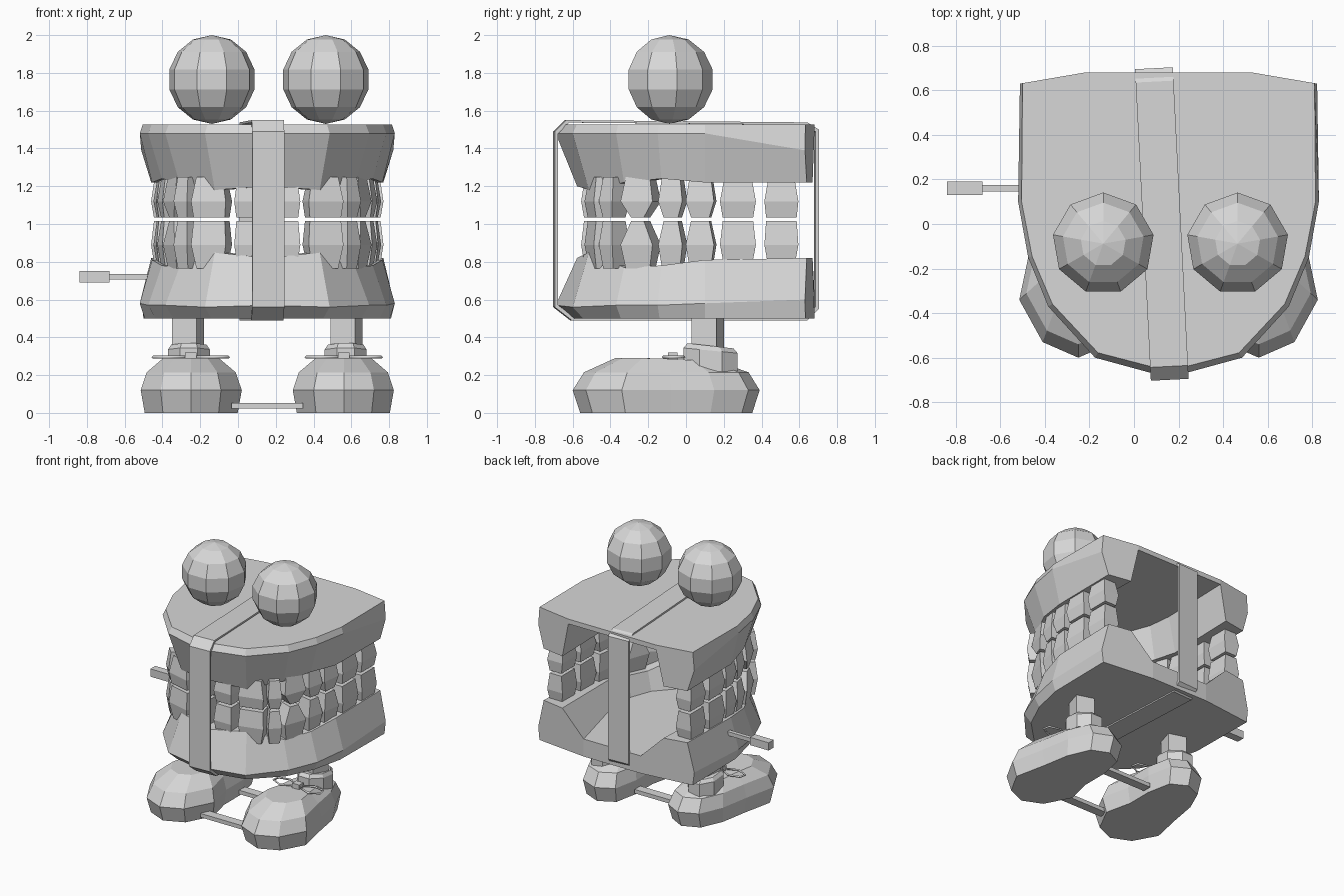
import bpy, bmesh, math
from mathutils import Vector, Matrix

if "Cube" in bpy.data.objects:
    bpy.data.objects.remove(bpy.data.objects["Cube"])

MID = 0.155  # the body's plane of symmetry

grey = bpy.data.materials.new("plain_grey")
grey.use_nodes = True
colour = (0.68, 0.68, 0.68, 1)
grey.diffuse_color = colour
grey.node_tree.nodes["Principled BSDF"].inputs["Base Color"].default_value = colour


def finish(name, bm):
    bmesh.ops.recalc_face_normals(bm, faces=bm.faces)
    mesh = bpy.data.meshes.new(name)
    bm.to_mesh(mesh)
    bm.free()
    obj = bpy.data.objects.new(name, mesh)
    bpy.context.collection.objects.link(obj)
    mesh.materials.append(grey)
    return obj


def loft(name, rings, matrix=Matrix(), closed=False):
    """Bridge equal rings of points, then cap both ends or join them."""
    bm = bmesh.new()
    rows = [[bm.verts.new(matrix @ Vector(p)) for p in ring] for ring in rings]
    for a, b in zip(rows, rows[1:] + rows[:1] if closed else rows[1:]):
        for i in range(len(a)):
            j = (i + 1) % len(a)
            bm.faces.new((a[i], a[j], b[j], b[i]))
    if not closed:
        bm.faces.new(rows[0])
        bm.faces.new(rows[-1])
    return finish(name, bm)


def box(name, centre, size, turn=0):
    bm = bmesh.new()
    bmesh.ops.create_cube(bm, size=1)
    bm.transform(Matrix.Translation(centre) @ Matrix.Rotation(turn, 4, 'Z')
                 @ Matrix.Diagonal((*size, 1)))
    return finish(name, bm)


def both_sides(half):
    """Complete a half path (back to front) with its mirror image."""
    return half + [(-x, y) for x, y in half[-2::-1]]


# Jaws: a horseshoe gum on a plate
outer = both_sides([(.667, .63), (.675, .1), (.63, -.15), (.54, -.37), (.33, -.6), (0, -.69)])
inner = both_sides([(.375, .68), (.39, .1), (.37, -.08), (.31, -.24), (.19, -.37), (0, -.42)])
last = len(outer) - 1


def jaw(name, plate, web, belts, ridges, edge, root):
    """web is the inside level of the plate, root the inward reach of the back ends."""
    bm = bmesh.new()

    def point(i, t, z):
        o, n = Vector(outer[i]), Vector(inner[i])
        p = o.lerp(n, t)
        return bm.verts.new((p.x + MID, min(p.y, .68), z))

    rows = []
    for i in range(last + 1):
        k = min(i, last - i)
        f = k / 5
        rows.append([point(i, .04 + edge * f, plate), point(i, 0, belts[k]),
                     point(i, .18 + .24 * f, ridges[k]), point(i, .8, ridges[k]),
                     point(i, root if k == 0 else 1, web)])
    for a, b in zip(rows, rows[1:]):
        for j in range(4):
            bm.faces.new((a[j], a[j + 1], b[j + 1], b[j]))
    ends = [point(0, root, plate), point(last, root, plate)]
    bm.faces.new(rows[0] + [ends[0]])
    bm.faces.new(rows[-1] + [ends[1]])
    bm.faces.new([r[0] for r in rows] + [ends[1], ends[0]])
    bm.faces.new([r[4] for r in rows])
    bm.faces.new((ends[0], ends[1], rows[-1][4], rows[0][4]))
    finish(name, bm)


jaw("upper_jaw", 1.527, 1.49, (1.39, 1.48, 1.48, 1.48, 1.48, 1.48),
    (1.22, 1.22, 1.24, 1.22, 1.18, 1.2), .07, 1)
jaw("lower_jaw", .5, .635, (.6, .58, .57, .57, .56, .57),
    (.82, .81, .78, .77, .85, .82), .25, 1.45)

# Teeth: offset from the middle, y, turn, width, tip taper
tooth_plan = [
    ("central_incisor", .1, -.49, 0, .15, .85),
    ("lateral_incisor", .295, -.45, 15, .19, .9),
    ("front_canine", .415, -.38, 45, .1, .7),
    ("canine", .46, -.24, 70, .18, .4),
    ("first_premolar", .505, -.07, 78, .13, .6),
    ("second_premolar", .53, .08, 84, .15, .65),
    ("first_molar", .55, .275, 90, .19, .85),
    ("second_molar", .55, .505, 90, .18, .9),
]


def tooth(name, x, y, turn, width, taper, root, belly, tip):
    rings = []
    for z, w, d in ((root, .75, .09), (belly, 1, .13), (tip, taper, .1)):
        a, b = width * w / 2, d / 2
        rings.append([(-a, -b, z), (a, -b, z), (a, b, z), (-a, b, z)])
    loft(name, rings, Matrix.Translation((x, y, 0)) @ Matrix.Rotation(turn, 4, 'Z'))


for side, label in ((1, "left"), (-1, "right")):
    for kind, x, y, turn, width, taper in tooth_plan:
        place = (MID + side * x, y, side * math.radians(turn), width, taper)
        tooth(f"{label}_upper_{kind}", *place, 1.25, 1.12, 1.035)
        tooth(f"{label}_lower_{kind}", *place, .765, .89, 1.015)

# Eyes
for x, label in ((-.138, "right"), (.465, "left")):
    bm = bmesh.new()
    bmesh.ops.create_uvsphere(bm, u_segments=9, v_segments=7, radius=.235)
    bm.transform(Matrix.Translation((x, -.088, 1.765)))
    finish(label + "_eye", bm)

# Strap around both jaws
loop = [(-.7, .56), (-.7, 1.49), (-.64, 1.55), (.64, 1.538), (.7, 1.5),
        (.7, .55), (.64, .49), (-.61, .49)]
band = ((-.085, 1), (.085, 1), (.085, .975), (-.085, .975))
loft("strap", [[(x, y * s, 1.02 + (z - 1.02) * s) for x, s in band] for y, z in loop],
     Matrix.Translation((.125, 0, 0)) @ Matrix.Rotation(math.radians(2.9), 4, 'Z'), True)

# Wind-up key
box("key_shaft", (-.56, .16, .72), (.26, .03, .03))
box("key_handle", (-.76, .16, .72), (.16, .06, .06))

# Shoes, ankles, legs and laces
sole = [(-.25, -.6), (-.41, -.53), (-.515, -.34), (-.46, -.08), (-.42, .15), (-.34, .33),
        (-.2, .39), (-.07, .32), (-.03, .12), (-.03, -.1), (.02, -.32), (-.09, -.53)]
bow = [(0, 0), (.1, .06), (.19, .04), (.2, -.01), (.12, -.05)]


def top_height(y):
    return .29 - .06 * max(0, y + .15)


for side, label in ((-1, "right"), (1, "left")):
    def at(x, y, z):
        return (x if side < 0 else 2 * MID - x, y, z)

    rings = []
    for scale, z in ((.92, 0), (1, .12), (.88, .215), (.55, None)):
        ring = []
        for x, y in sole:
            px, py = -.25 + (x + .25) * scale, -.1 + (y + .1) * scale
            ring.append(at(px, py, top_height(py) if z is None else z))
        rings.append(ring)
    loft(label + "_shoe", rings)

    collar = []
    for z, r in ((.22, 1), (.33, 1), (.355, .85)):
        collar.append([at(-.26 + .12 * r * math.cos(a), .13 + .155 * r * math.sin(a),
                          z - (.015 * math.sin(a) if z > .3 else 0))
                       for a in [math.tau * (i + .5) / 8 for i in range(8)]])
    loft(label + "_ankle", collar)
    box(label + "_leg", at(-.265, .115, .41), (.136, .136, .22), math.radians(-17))

    # Bow: two thin loops and a knot
    for way, part in ((1, "inner"), (-1, "outer")):
        curve = bpy.data.curves.new(f"{label}_{part}_lace", 'CURVE')
        curve.dimensions = '3D'
        curve.bevel_depth = .008
        curve.bevel_resolution = 0
        spline = curve.splines.new('POLY')
        spline.points.add(len(bow) - 1)
        for p, (x, y) in zip(spline.points, bow):
            p.co = (*at(-.25 + way * x, -.07 + y, .295), 1)
        spline.use_cyclic_u = True
        curve.materials.append(grey)
        bpy.context.collection.objects.link(bpy.data.objects.new(curve.name, curve))
    box(label + "_lace_knot", at(-.25, -.07, .3), (.06, .05, .04))

# Bars joining the shoes
for y, label in ((-.37, "front"), (.1, "back")):
    box(label + "_bar", (MID, y, .037), (.38, .07, .03))
